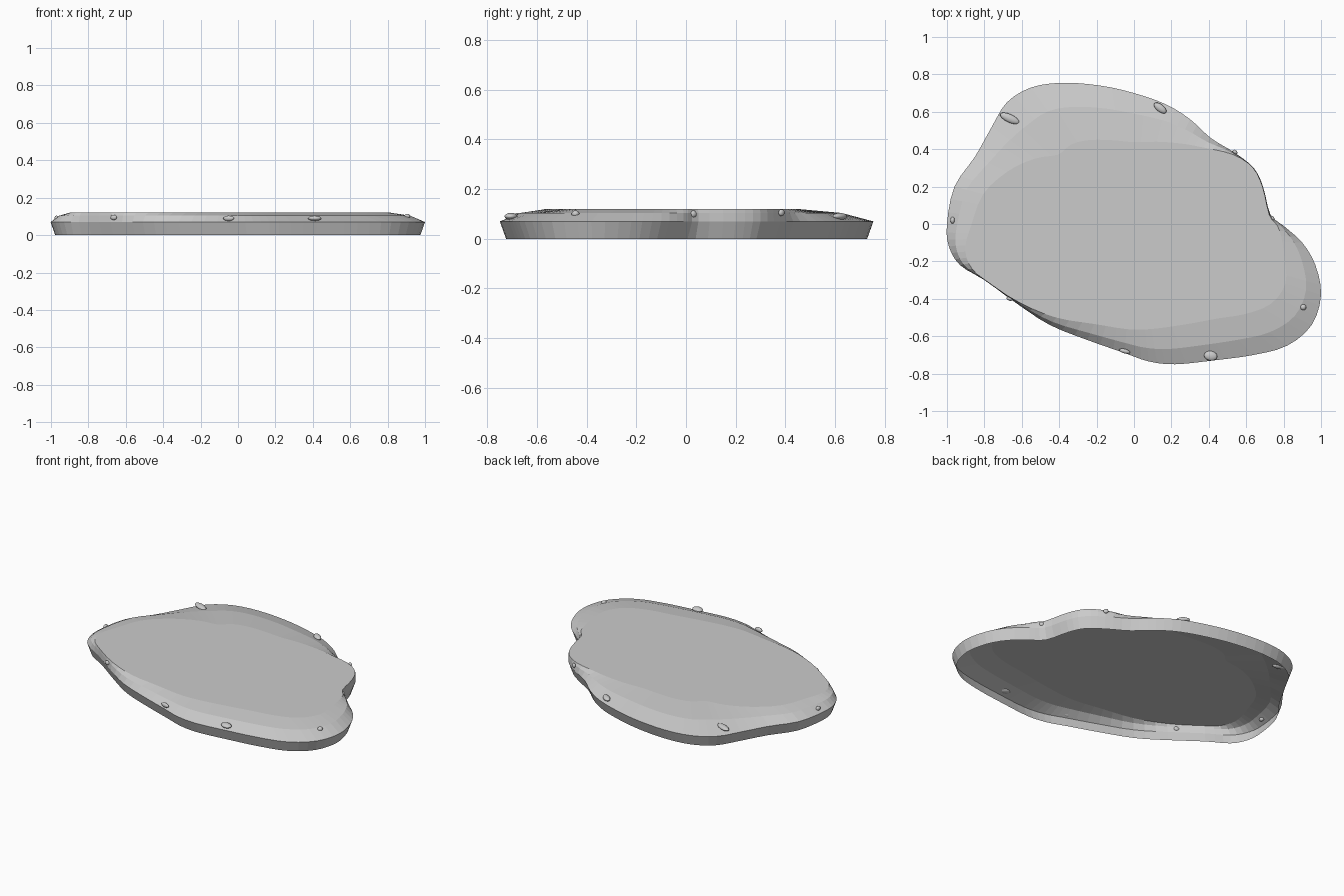
import bpy
import bmesh
import math
from mathutils import Vector

cube = bpy.data.objects.get("Cube")
if cube:
    bpy.data.objects.remove(cube)

# One stone colour for everything
stone = bpy.data.materials.new("light_grey_stone")
stone.use_nodes = True
stone.diffuse_color = (0.6, 0.6, 0.6, 1)
stone.node_tree.nodes["Principled BSDF"].inputs["Base Color"].default_value = stone.diffuse_color

RIM_HEIGHT, SHOULDER_HEIGHT, TOP_HEIGHT = 0.07, 0.104, 0.12
CENTRE = Vector((0, -0.05))
SUBDIVISIONS = 3

# Rim outline: x, y and how far the flat top is drawn in towards the centre
outline = [Vector(p) for p in (
    (1, -.38, .19), (.97, -.22, .17), (.9, -.1, .12), (.8, -.01, .04),
    (.73, .05, .01), (.69, .2, 0), (.64, .3, 0), (.54, .38, .02),
    (.41, .46, .1), (.3, .56, .21), (.17, .64, .29), (0, .7, .35),
    (-.18, .74, .37), (-.38, .755, .38), (-.55, .73, .39), (-.68, .65, .4),
    (-.76, .52, .3), (-.85, .36, .2), (-.96, .2, .16), (-1, 0, .13),
    (-.99, -.12, .09), (-.93, -.22, .05), (-.8, -.3, 0), (-.62, -.43, .02),
    (-.45, -.54, .08), (-.25, -.62, .15), (-.05, -.69, .2), (.08, -.735, .25),
    (.22, -.75, .28), (.42, -.73, .29), (.64, -.7, .3), (.82, -.65, .28),
    (.95, -.54, .23))]


def smooth_loop(points, steps):
    """Closed curve that passes through every point."""
    result = []
    count = len(points)
    for i in range(count):
        a, b, c, d = (points[(i + k) % count] for k in (-1, 0, 1, 2))
        for s in range(steps):
            t = s / steps
            result.append(0.5 * (2 * b + (c - a) * t
                                 + (2 * a - 5 * b + 4 * c - d) * t ** 2
                                 + (3 * b - a - 3 * c + d) * t ** 3))
    return result


def add_object(name, bm):
    mesh = bpy.data.meshes.new(name)
    bm.to_mesh(mesh)
    bm.free()
    mesh.materials.append(stone)
    obj = bpy.data.objects.new(name, mesh)
    bpy.context.collection.objects.link(obj)
    return obj


# Slab: open underneath, flared wall, sloping shoulder, flat top
loop = smooth_loop(outline, SUBDIVISIONS)
rim = [p.xy for p in loop]
draw_in = [max(p.z, 0.004) for p in loop]
foot = []
for i, p in enumerate(rim):
    along = (rim[(i + 1) % len(rim)] - rim[i - 1]).normalized()
    foot.append(p + Vector((-along.y, along.x)) * 0.025)
shoulder = [p.lerp(CENTRE, f * 0.42) for p, f in zip(rim, draw_in)]
top = [p.lerp(CENTRE, f) for p, f in zip(rim, draw_in)]

bm = bmesh.new()
rings = [[bm.verts.new((p.x, p.y, z)) for p in ring] for ring, z in (
    (foot, 0), (rim, RIM_HEIGHT), (shoulder, SHOULDER_HEIGHT), (top, TOP_HEIGHT))]
for low, high in zip(rings, rings[1:]):
    for i in range(len(low)):
        j = (i + 1) % len(low)
        bm.faces.new((low[i], low[j], high[j], high[i]))
bm.faces.new(rings[-1])
add_object("stone_slab", bm)


# Pebbles set into the shoulder: x, y, height, length, width, turn in degrees
pebbles = (
    (-.665, .565, .093, .056, .022, -25), (.14, .62, .09, .04, .02, -38),
    (.41, -.705, .09, .036, .026, -10), (.905, -.445, .1, .016, .016, 0),
    (-.97, .02, .09, .018, .012, 90), (.54, .385, .105, .015, .01, -40),
    (.74, .03, .1, .014, .01, -60), (-.05, -.68, .09, .03, .012, -15),
    (-.665, -.4, .095, .018, .01, -20))
for number, (x, y, z, length, width, turn) in enumerate(pebbles, 1):
    bm = bmesh.new()
    bmesh.ops.create_uvsphere(bm, u_segments=16, v_segments=10, radius=1)
    for face in bm.faces:
        face.smooth = True
    pebble = add_object(f"pebble_{number}", bm)
    pebble.location = (x, y, z)
    pebble.scale = (length, width, 0.014)
    pebble.rotation_euler.z = math.radians(turn)
